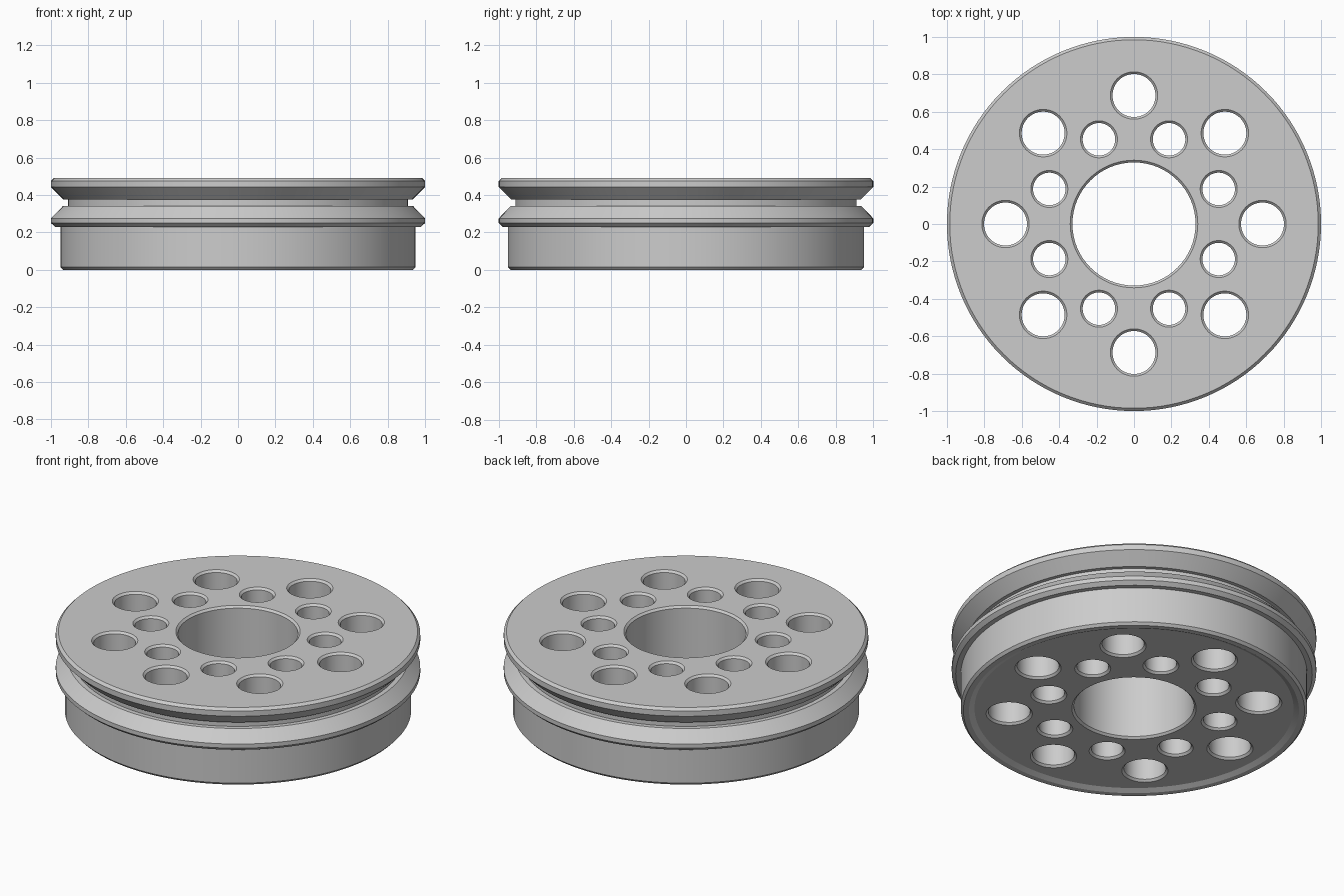
import bpy
import bmesh
from math import cos, sin, pi, radians

if "Cube" in bpy.data.objects:
    bpy.data.objects.remove(bpy.data.objects["Cube"], do_unlink=True)

TOP = 0.49
BOTTOM = 0.015       # height of the recessed underside
CHAMFER = 0.012

grey = bpy.data.materials.new("machined grey")
grey.use_nodes = True
colour = (0.604, 0.604, 0.604, 1)
grey.diffuse_color = colour
grey.node_tree.nodes["Principled BSDF"].inputs["Base Color"].default_value = colour


def lathe(bm, profile, segments, centre=(0, 0), closed=False):
    """Turn a (radius, height) profile about a vertical axis."""
    rings = []
    for r, z in profile:
        rings.append([bm.verts.new((centre[0] + r * cos(2 * pi * i / segments),
                                    centre[1] + r * sin(2 * pi * i / segments), z))
                      for i in range(segments)])
    pairs = list(zip(rings, rings[1:]))
    if closed:
        pairs.append((rings[-1], rings[0]))
    else:
        bm.faces.new(rings[0])
        bm.faces.new(rings[-1])
    for a, b in pairs:
        for i in range(segments):
            j = (i + 1) % segments
            bm.faces.new((a[i], a[j], b[j], b[i]))


def make_object(name, bm):
    bmesh.ops.recalc_face_normals(bm, faces=bm.faces)
    mesh = bpy.data.meshes.new(name)
    bm.to_mesh(mesh)
    bm.free()
    mesh.materials.append(grey)
    obj = bpy.data.objects.new(name, mesh)
    bpy.context.collection.objects.link(obj)
    return obj


# Wheel body: bore, grooved rim, lower drum and shallow underside recess
bore = 0.329
bm = bmesh.new()
lathe(bm, [
    (bore, BOTTOM + CHAMFER), (bore, TOP - CHAMFER), (bore + CHAMFER, TOP),
    (0.985, TOP), (1.0, 0.475), (1.0, 0.443),
    (0.932, 0.375), (0.91, 0.375), (0.91, 0.34), (0.937, 0.34),
    (1.0, 0.275), (1.0, 0.25), (0.978, 0.23), (0.95, 0.23),
    (0.95, 0.015), (0.936, 0), (0.905, 0),
    (0.875, BOTTOM), (bore + CHAMFER, BOTTOM),
], 128, closed=True)
wheel = make_object("grooved_wheel", bm)

# Two rings of chamfered through holes
bm = bmesh.new()
extra = 0.03
flare = CHAMFER + extra
for ring_radius, hole, offset in ((0.687, 0.115, 0), (0.49, 0.087, 22.5)):
    for k in range(8):
        a = radians(offset + 45 * k)
        lathe(bm, [(hole + flare, BOTTOM - extra), (hole, BOTTOM + CHAMFER),
                   (hole, TOP - CHAMFER), (hole + flare, TOP + extra)],
              48, (ring_radius * cos(a), ring_radius * sin(a)))
cutter = make_object("hole_cutter", bm)
cutter.hide_render = True

cut = wheel.modifiers.new("holes", "BOOLEAN")
cut.operation = "DIFFERENCE"
cut.solver = "EXACT"
cut.object = cutter

bpy.ops.object.select_all(action="DESELECT")
wheel.select_set(True)
bpy.context.view_layer.objects.active = wheel
bpy.ops.object.modifier_apply(modifier=cut.name)
bpy.data.objects.remove(cutter, do_unlink=True)
bpy.ops.object.shade_smooth_by_angle(angle=radians(25))
